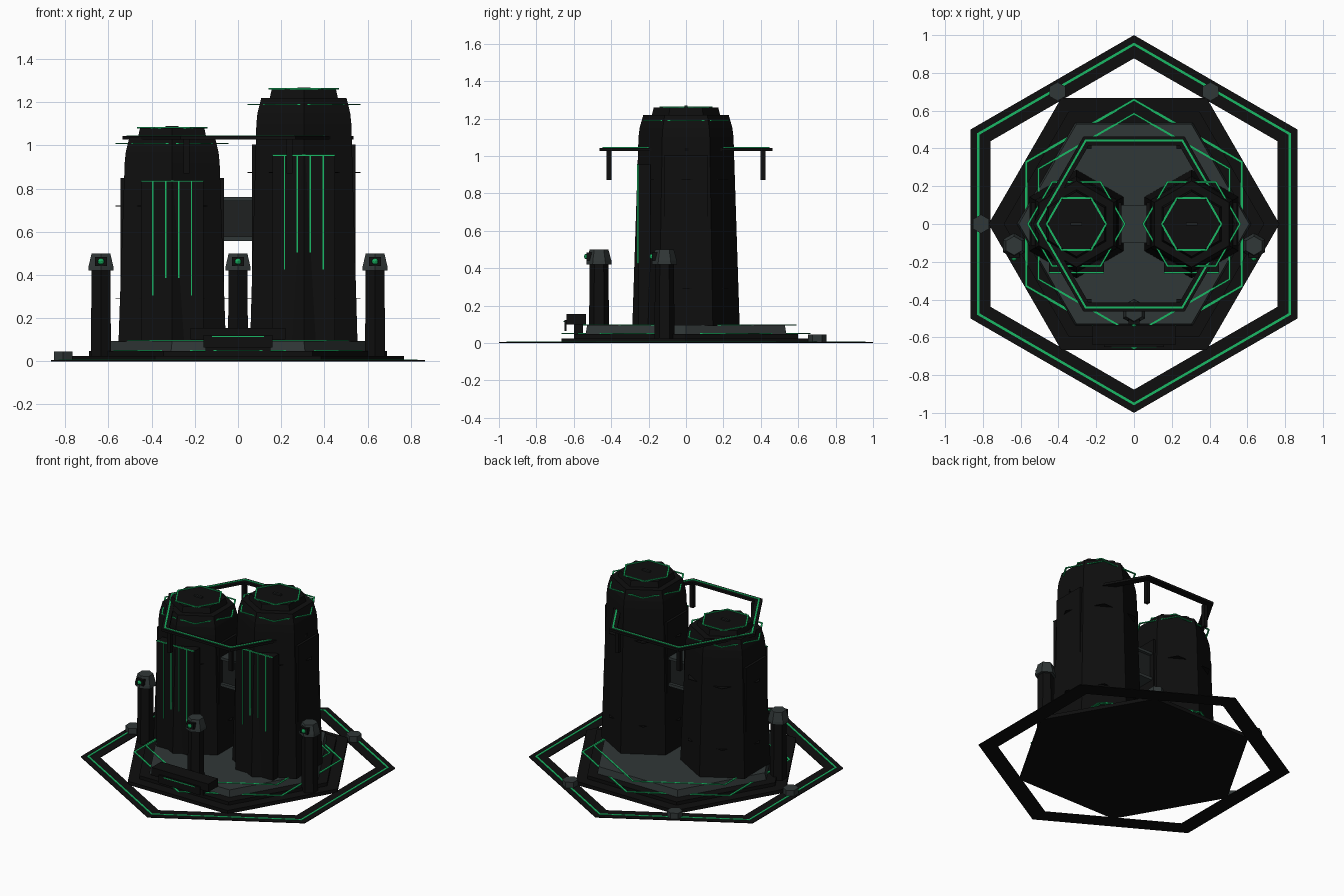
import bpy, bmesh, math
from mathutils import Vector

if "Cube" in bpy.data.objects:
    bpy.data.objects.remove(bpy.data.objects["Cube"])


def mat(name, rgb):
    m = bpy.data.materials.new(name)
    m.diffuse_color = (*rgb, 1)
    m.use_nodes = True
    m.node_tree.nodes["Principled BSDF"].inputs["Base Color"].default_value = m.diffuse_color
    return m


BLACK = mat("black metal", (0.0045, 0.0045, 0.0045))
GREY = mat("slate grey", (0.030, 0.038, 0.038))
DARK = mat("dark grey", (0.013, 0.015, 0.015))
GREEN = mat("glow green", (0.01, 0.48, 0.13))

FLAT, POINT = 0, 30     # hexagon corners on the x axis / on the y axis


def finish(bm, name, m):
    bmesh.ops.recalc_face_normals(bm, faces=bm.faces)
    me = bpy.data.meshes.new(name)
    bm.to_mesh(me)
    bm.free()
    me.materials.append(m)
    ob = bpy.data.objects.new(name, me)
    bpy.context.collection.objects.link(ob)
    return ob


def loft(name, profile, m, x=0, y=0, rot=FLAT, closed=False, n=6):
    """Stack of polygons from (radius, z) pairs; closed makes a ring."""
    bm = bmesh.new()
    loops = []
    for r, z in profile:
        angs = [math.radians(rot) + math.tau * i / n for i in range(n)]
        loops.append([bm.verts.new((x + r * math.cos(a), y + r * math.sin(a), z)) for a in angs])
    pairs = list(zip(loops, loops[1:]))
    if closed:
        pairs.append((loops[-1], loops[0]))
    else:
        bm.faces.new(loops[0])
        bm.faces.new(loops[-1])
    for a, b in pairs:
        for i in range(n):
            j = (i + 1) % n
            bm.faces.new((a[i], a[j], b[j], b[i]))
    return finish(bm, name, m)


def ring(name, r0, r1, z0, z1, m, x=0, y=0, rot=FLAT):
    return loft(name, [(r0, z0), (r1, z0), (r1, z1), (r0, z1)], m, x, y, rot, closed=True)


def box(name, lo, hi, m):
    bm = bmesh.new()
    bmesh.ops.create_cube(bm, size=1)
    lo, hi = Vector(lo), Vector(hi)
    for v in bm.verts:
        v.co = (lo + hi) / 2 + Vector(a * b for a, b in zip(v.co, hi - lo))
    return finish(bm, name, m)


# Ground ring with light line and three nodes
ring("ground_ring", 0.877, 1.0, 0.0, 0.005, BLACK, rot=POINT)
ring("ground_ring_light", 0.945, 0.96, 0.004, 0.008, GREEN, rot=POINT)
for deg in (60, 120, 180):
    a = math.radians(deg)
    loft("ground_node", [(0.05, 0.005), (0.05, 0.045)], GREY,
         0.81 * math.cos(a), 0.81 * math.sin(a), POINT)

# Stepped base and deck
loft("base_plate", [(0.77, 0.0), (0.77, 0.025)], BLACK)
loft("base_step", [(0.69, 0.025), (0.69, 0.048)], BLACK)
loft("deck", [(0.62, 0.048), (0.61, 0.095)], GREY)
ring("base_light", 0.65, 0.665, 0.048, 0.053, GREEN, rot=POINT)
ring("deck_light", 0.578, 0.59, 0.093, 0.098, GREEN, rot=POINT)

# Front console and sign
box("console", (-0.22, -0.64, 0.10), (0.22, -0.535, 0.155), BLACK)
box("console_stand", (-0.15, -0.60, 0.04), (0.15, -0.55, 0.10), BLACK)
box("sign_plate", (-0.16, -0.65, 0.065), (0.16, -0.64, 0.122), BLACK)
box("sign_light", (-0.12, -0.654, 0.112), (0.12, -0.648, 0.118), GREEN)


def tower(side, cx, top, panel_top, strip_top):
    def nm(part):
        return side + "_tower_" + part
    neck = top - 0.13
    loft(nm("body"), [(0.287, 0.09), (0.254, neck - 0.03), (0.248, neck + 0.02), (0.228, top - 0.04)],
         BLACK, cx, 0, POINT)
    loft(nm("cap"), [(0.182, top - 0.04), (0.172, top)], BLACK, cx, 0, POINT)
    box(nm("roof_hatch"), (cx - 0.03, -0.008, top), (cx + 0.03, 0.008, top + 0.009), DARK)
    # Side armour and front and back panels
    for s in (-1, 1):
        xs = sorted((cx + s * 0.2, cx + s * 0.24))
        box(nm("side_panel"), (xs[0], -0.115, 0.09), (xs[1], 0.115, panel_top), BLACK)
    box(nm("front_panel"), (cx - 0.145, -0.255, 0.09), (cx + 0.145, -0.19, strip_top), BLACK)
    # Vertical light strips, outer ones longer
    for dx in (-0.09, -0.03, 0.03, 0.09):
        bottom = strip_top - (0.45 if abs(dx) < 0.05 else 0.53)
        box(nm("light_strip"), (cx + dx - 0.003, -0.261, bottom),
            (cx + dx + 0.003, -0.254, strip_top), GREEN)
    box(nm("light_bar"), (cx - 0.145, -0.261, strip_top - 0.003),
        (cx + 0.145, -0.254, strip_top + 0.003), GREEN)
    # Thin seams and crown light rings
    for z in (0.29, panel_top - 0.13):
        ring(nm("seam"), 0.20, 0.262, z - 0.002, z + 0.002, BLACK, cx)
    ring(nm("collar_light"), 0.25, 0.262, top - 0.073, top - 0.068, GREEN, cx)
    ring(nm("crown_light"), 0.152, 0.164, top - 0.001, top + 0.005, GREEN, cx)


tower("left", -0.305, 1.08, 0.85, 0.835)
tower("right", 0.305, 1.26, 1.005, 0.955)

# Bridge between the towers
box("bridge_core", (-0.09, -0.08, 0.575), (0.09, 0.08, 0.745), DARK)
box("bridge_roof", (-0.09, -0.10, 0.742), (0.09, 0.10, 0.76), GREY)
box("bridge_floor", (-0.09, -0.10, 0.557), (0.09, 0.10, 0.577), GREY)

# Halo ring with hanging struts
ring("halo_ring", 0.48, 0.535, 1.027, 1.043, BLACK)
ring("halo_light", 0.505, 0.517, 1.042, 1.047, GREEN)
for sx in (-1, 1):
    for sy in (-1, 1):
        x, y = sx * 0.238, sy * 0.412
        box("halo_strut", (x - 0.014, y - 0.014, 0.87), (x + 0.014, y + 0.014, 1.03), BLACK)

# Watch posts with lamp heads
for x, y in ((-0.635, -0.115), (0, -0.465), (0.635, -0.115)):
    loft("post_column", [(0.054, 0.025), (0.05, 0.43)], BLACK, x, y, POINT)
    loft("post_head", [(0.068, 0.42), (0.066, 0.44), (0.05, 0.50)], GREY, x, y, POINT)
    box("post_lamp_housing", (x - 0.028, y - 0.066, 0.442), (x + 0.028, y, 0.484), BLACK)
    bm = bmesh.new()
    bmesh.ops.create_icosphere(bm, subdivisions=2, radius=0.015)
    bmesh.ops.translate(bm, verts=bm.verts, vec=(x, y - 0.066, 0.462))
    finish(bm, "post_lamp", GREEN)
